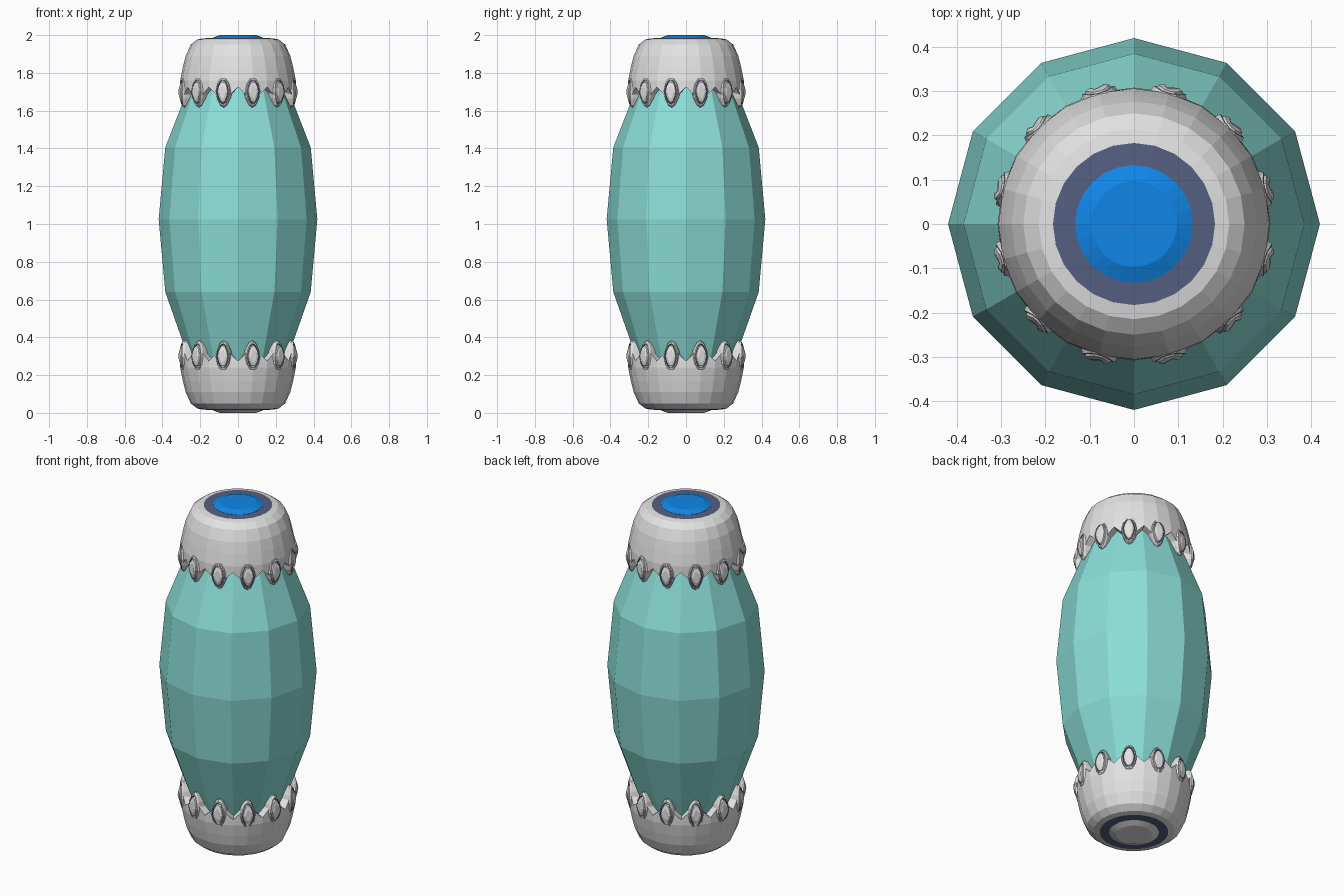
import bpy, math

if "Cube" in bpy.data.objects:
    bpy.data.objects.remove(bpy.data.objects["Cube"], do_unlink=True)


def material(name, rgb):
    m = bpy.data.materials.new(name)
    m.use_nodes = True
    color = (*rgb, 1)
    m.diffuse_color = color
    m.node_tree.nodes["Principled BSDF"].inputs["Base Color"].default_value = color
    return m


TEAL = material("teal", (0.26, 0.73, 0.68))
WHITE = material("white", (0.76, 0.76, 0.76))
NAVY = material("navy", (0.09, 0.115, 0.22))
BLUE = material("bright blue", (0.005, 0.24, 0.80))


def loft(name, rings, mats, bands=None, ends=(True, True)):
    """Skin a stack of equal-length rings; bands gives one material slot per band."""
    n = len(rings[0])
    verts = [p for ring in rings for p in ring]
    faces, slots = [], []
    for r in range(len(rings) - 1):
        for i in range(n):
            j = (i + 1) % n
            faces.append((r * n + i, r * n + j, (r + 1) * n + j, (r + 1) * n + i))
            slots.append(bands[r] if bands else 0)
    if ends[0]:
        faces.append(tuple(reversed(range(n))))
        slots.append(slots[0])
    if ends[1]:
        faces.append(tuple(range((len(rings) - 1) * n, len(rings) * n)))
        slots.append(slots[-2] if ends[0] else slots[-1])
    mesh = bpy.data.meshes.new(name)
    mesh.from_pydata(verts, [], faces)
    for m in mats:
        mesh.materials.append(m)
    mesh.polygons.foreach_set("material_index", slots)
    mesh.update()
    ob = bpy.data.objects.new(name, mesh)
    bpy.context.collection.objects.link(ob)
    return ob


def circle(radius, z, n):
    return [(radius * math.cos(math.tau * i / n), radius * math.sin(math.tau * i / n), z)
            for i in range(n)]


def flip(rings):
    """Mirror rings to the other end, keeping faces outward."""
    return [[(x, y, 2 - z) for x, y, z in reversed(ring)] for ring in rings]


# Twelve-sided barrel body
body = [(0.25, 0.26), (0.29, 0.37), (0.385, 0.64), (0.42, 1.025),
        (0.385, 1.405), (0.29, 1.65), (0.25, 1.75)]
loft("barrel_body", [circle(r, z, 12) for r, z in body], [TEAL])

# End cap: zigzag lower rim, rounded shoulder, dark flat ring
SIDES = 24
def zigzag(radius):
    return [(x, y, 1.65 if i % 2 else 1.725)
            for i, (x, y, z) in enumerate(circle(radius, 0, SIDES))]

cap = [zigzag(0.25), zigzag(0.308)]
cap += [circle(r, z, SIDES) for r, z in
        [(0.306, 1.76), (0.292, 1.83), (0.277, 1.89), (0.25, 1.95),
         (0.215, 1.977), (0.183, 1.983), (0.13, 1.985)]]
cap_bands = [0] * 7 + [1]

# Raised end button
button = [circle(r, z, SIDES) for r, z in [(0.133, 1.98), (0.133, 1.986), (0.097, 2.0)]]

# Petal outline: half width by height, rounded at one end and pointed at the other
HALF = [(0.018, 0.075), (0.034, 0.045), (0.042, 0.005), (0.034, -0.035), (0.018, -0.07)]
OUTLINE = [(0, 0.08)] + [(-u, v) for u, v in HALF] + [(0, -0.082)] + HALF[::-1]
# Layers: scale, outward offset
LAYERS = [(0.95, -0.04), (1, -0.004), (0.9, 0.008), (0.8, 0.009),
          (0.72, 0.004), (0.66, 0.013), (0.4, 0.018)]
PETAL_BANDS = [0, 0, 0, 1, 0, 0]


def petal(angle):
    c, s = math.cos(angle), math.sin(angle)
    rings = []
    for k, out in LAYERS:
        ring = []
        for u, v in reversed(OUTLINE):
            r = 0.305 + out - 1.2 * v * v
            ring.append((r * c - u * k * s, r * s + u * k * c, 1.698 + v * k))
        rings.append(ring[::-1])
    return rings


for end, place, button_mat in (("top", lambda r: r, BLUE), ("bottom", flip, WHITE)):
    loft(end + "_cap", place(cap), [WHITE, NAVY], cap_bands, (False, True))
    loft(end + "_button", place(button), [button_mat], None, (False, True))
    for i in range(12):
        loft(f"{end}_petal_{i + 1}", place(petal(math.tau * (i + 0.5) / 12)),
             [WHITE, NAVY], PETAL_BANDS, (False, True))
